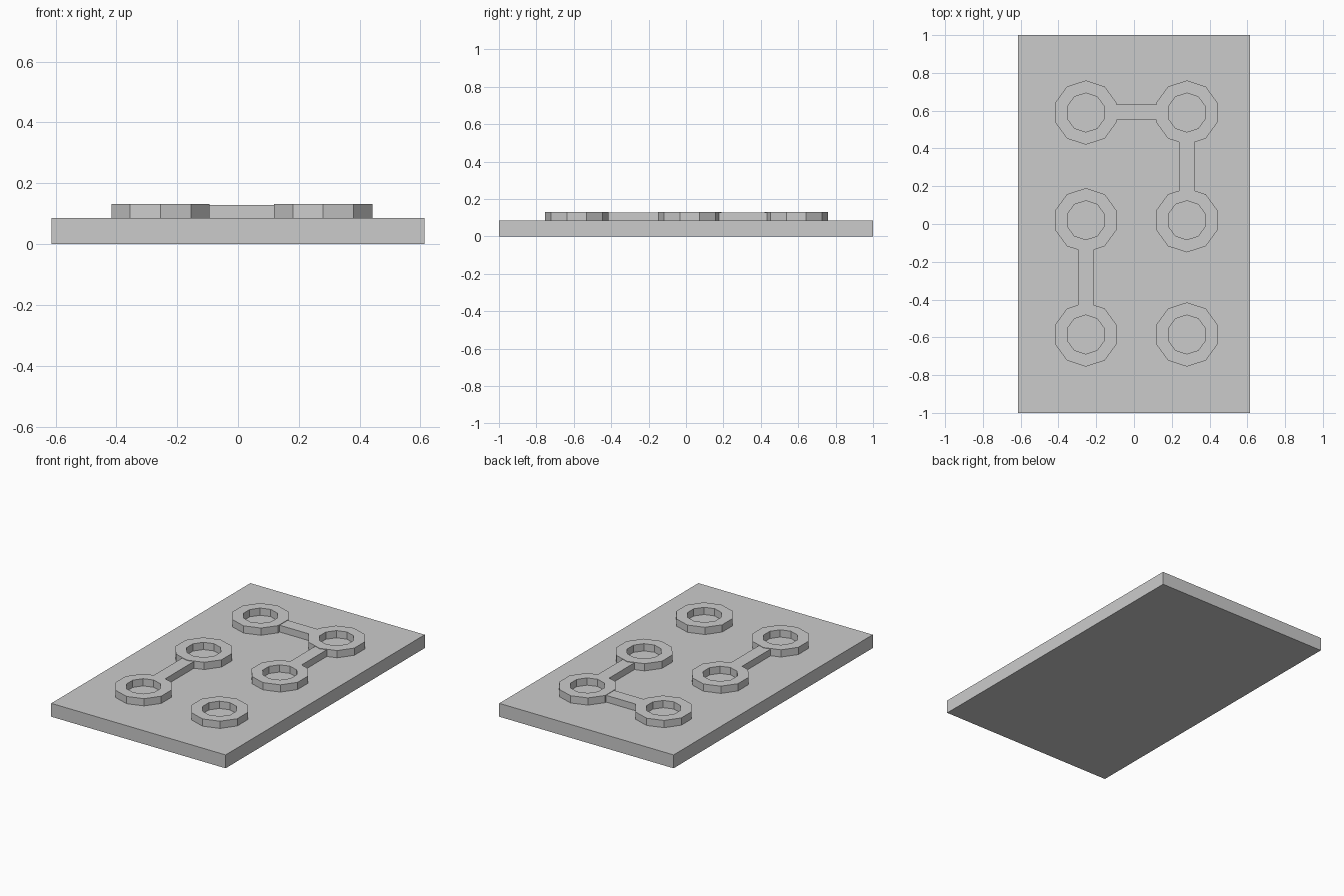
import bpy, bmesh, math

if "Cube" in bpy.data.objects:
    bpy.data.objects.remove(bpy.data.objects["Cube"])

SIDES = 10
R_OUT, R_IN = 0.17, 0.103
BASE_Z, RING_Z, LINK_Z = 0.085, 0.131, 0.128
XL, XR = -0.255, 0.28
Y_TOP, Y_MID, Y_LOW = 0.59, 0.02, -0.585


def finish(name, bm):
    bmesh.ops.recalc_face_normals(bm, faces=bm.faces)
    mesh = bpy.data.meshes.new(name)
    bm.to_mesh(mesh)
    bm.free()
    obj = bpy.data.objects.new(name, mesh)
    bpy.context.collection.objects.link(obj)
    return obj


def box(name, x0, x1, y0, y1, z0, z1):
    bm = bmesh.new()
    bmesh.ops.create_cube(bm, size=1)
    bmesh.ops.scale(bm, vec=(x1 - x0, y1 - y0, z1 - z0), verts=bm.verts)
    bmesh.ops.translate(bm, vec=((x0 + x1) / 2, (y0 + y1) / 2, (z0 + z1) / 2), verts=bm.verts)
    return finish(name, bm)


def ring(name, cx, cy):
    # rectangular section swept round ten flat sides, one corner towards +y
    bm = bmesh.new()
    section = [(R_OUT, BASE_Z), (R_OUT, RING_Z), (R_IN, RING_Z), (R_IN, BASE_Z)]
    loops = []
    for i in range(SIDES):
        a = math.tau * i / SIDES + math.pi / 2
        loops.append([bm.verts.new((cx + r * math.cos(a), cy + r * math.sin(a), z))
                      for r, z in section])
    for i in range(SIDES):
        p, q = loops[i], loops[(i + 1) % SIDES]
        for j in range(3):  # underside rests on the plate, left open
            bm.faces.new((p[j], q[j], q[j + 1], p[j + 1]))
    return finish(name, bm)


# Flat plate
box("base_plate", -0.613, 0.613, -1, 1, 0, BASE_Z)

# Six raised rings in two columns
for col, x in (("left", XL), ("right", XR)):
    for row, y in (("back", Y_TOP), ("middle", Y_MID), ("front", Y_LOW)):
        ring(f"ring_{col}_{row}", x, y)

# Bars joining the rings, ends buried in the ring walls
E = 0.14
W = 0.041
box("link_back", XL + E, XR - E, Y_TOP + 0.002 - W, Y_TOP + 0.002 + W, BASE_Z, LINK_Z)
box("link_right", XR - W, XR + W, Y_MID + E, Y_TOP - E, BASE_Z, LINK_Z)
box("link_left", XL - W, XL + W, Y_LOW + E, Y_MID - E, BASE_Z, LINK_Z)
